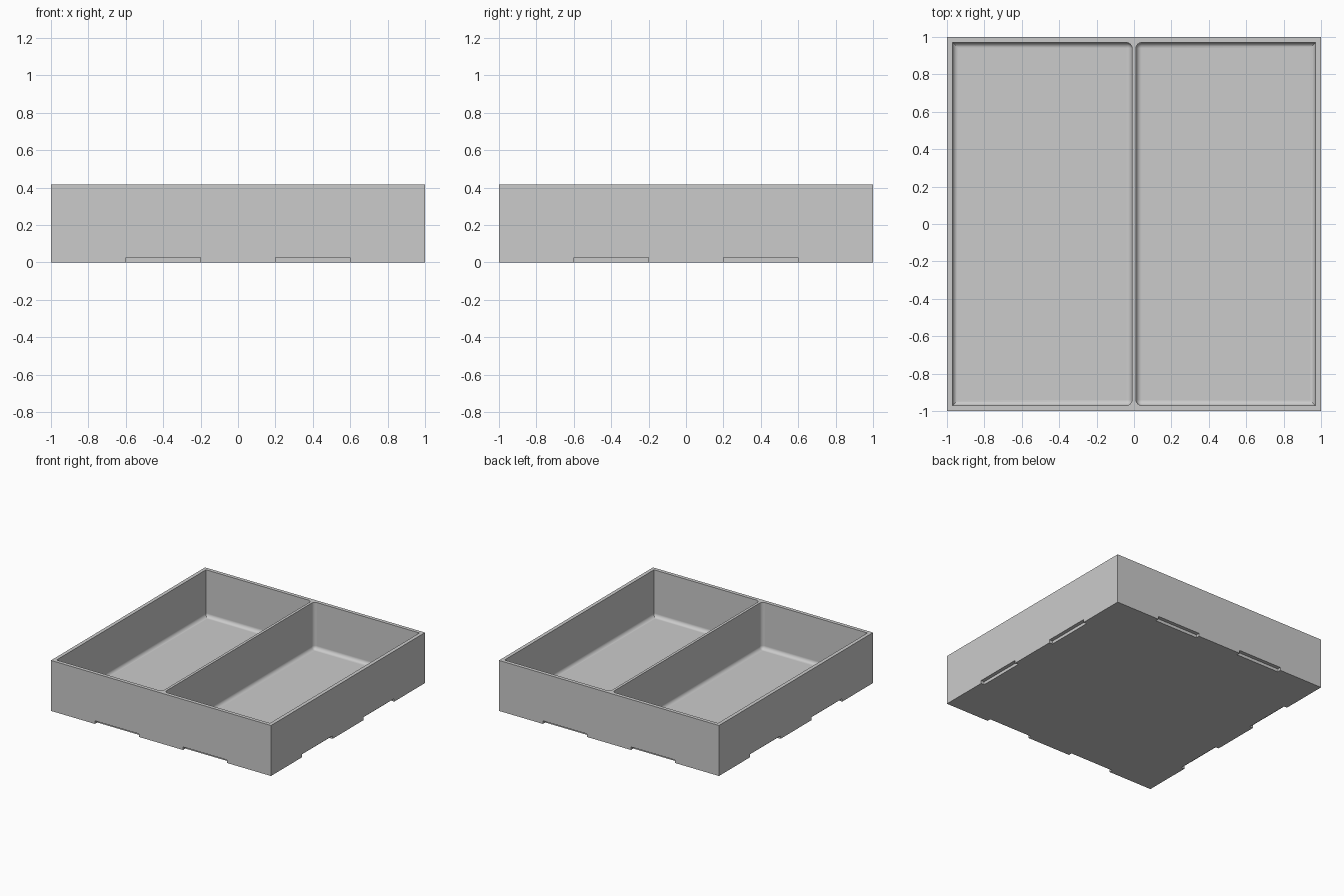
import bpy, bmesh, math
from mathutils import Matrix, Vector

HEIGHT, WALL, FLOOR = 0.415, 0.03, 0.03
DIVIDER_HALF, FILLET = 0.011, 0.03
NOTCH_HEIGHT, NOTCH_DEPTH, NOTCH_LENGTH, NOTCH_CENTRE = 0.025, 0.03, 0.4, 0.4

cube = bpy.data.objects.get("Cube")
if cube:
    bpy.data.objects.remove(cube, do_unlink=True)

grey = bpy.data.materials.new("light grey")
grey.use_nodes = True
grey.diffuse_color = (0.6, 0.6, 0.6, 1)
grey.node_tree.nodes["Principled BSDF"].inputs["Base Color"].default_value = grey.diffuse_color


def box_mesh(low, high):
    """bmesh box between two corners"""
    low, high = Vector(low), Vector(high)
    bm = bmesh.new()
    place = Matrix.Translation((low + high) / 2) @ Matrix.Diagonal((*(high - low), 1))
    bmesh.ops.create_cube(bm, size=1, matrix=place)
    return bm


def add_object(name, bm):
    mesh = bpy.data.meshes.new(name)
    bm.to_mesh(mesh)
    bm.free()
    mesh.materials.append(grey)
    obj = bpy.data.objects.new(name, mesh)
    bpy.context.collection.objects.link(obj)
    return obj


# Solid outer block
tray = add_object("divided_tray", box_mesh((-1, -1, 0), (1, 1, HEIGHT)))
cutters = []

# Two compartments: filleted floors, rounded corners beside the divider
for side in (-1, 1):
    ends = sorted((side * DIVIDER_HALF, side * (1 - WALL)))
    bm = box_mesh((ends[0], WALL - 1, FLOOR), (ends[1], 1 - WALL, HEIGHT + 0.1))
    rounded = []
    for edge in bm.edges:
        a, b = (v.co for v in edge.verts)
        at_floor = max(a.z, b.z) < FLOOR + 0.01
        at_divider = abs(a.z - b.z) > 0.1 and abs(a.x) < 0.1
        if at_floor or at_divider:
            rounded.append(edge)
    bmesh.ops.bevel(bm, geom=rounded, offset=FILLET, offset_type='OFFSET',
                    segments=6, profile=0.5, affect='EDGES')
    cutters.append(add_object("compartment_cutter", bm))

# Two shallow notches under each of the four sides
for turn in range(4):
    for side in (-1, 1):
        x = side * NOTCH_CENTRE
        bm = box_mesh((x - NOTCH_LENGTH / 2, -1.1, -0.1),
                      (x + NOTCH_LENGTH / 2, NOTCH_DEPTH - 1, NOTCH_HEIGHT))
        bm.transform(Matrix.Rotation(turn * math.pi / 2, 4, 'Z'))
        cutters.append(add_object("notch_cutter", bm))

for cutter in cutters:
    cutter.hide_render = True
    cut = tray.modifiers.new("cut", 'BOOLEAN')
    cut.operation, cut.solver, cut.object = 'DIFFERENCE', 'EXACT', cutter

# Bake the cuts, then discard the cutters
bpy.context.view_layer.update()
baked = bpy.data.meshes.new_from_object(
    tray.evaluated_get(bpy.context.evaluated_depsgraph_get()))
tray.modifiers.clear()
tray.data = baked
for cutter in cutters:
    bpy.data.objects.remove(cutter, do_unlink=True)
baked.materials.clear()
baked.materials.append(grey)
for face in baked.polygons:
    face.material_index = 0

# Smooth fillets with flat walls
bpy.ops.object.select_all(action='DESELECT')
tray.select_set(True)
bpy.context.view_layer.objects.active = tray
bpy.ops.object.shade_smooth_by_angle(angle=math.radians(30))
weighted = tray.modifiers.new("flat walls", 'WEIGHTED_NORMAL')
weighted.keep_sharp = True
